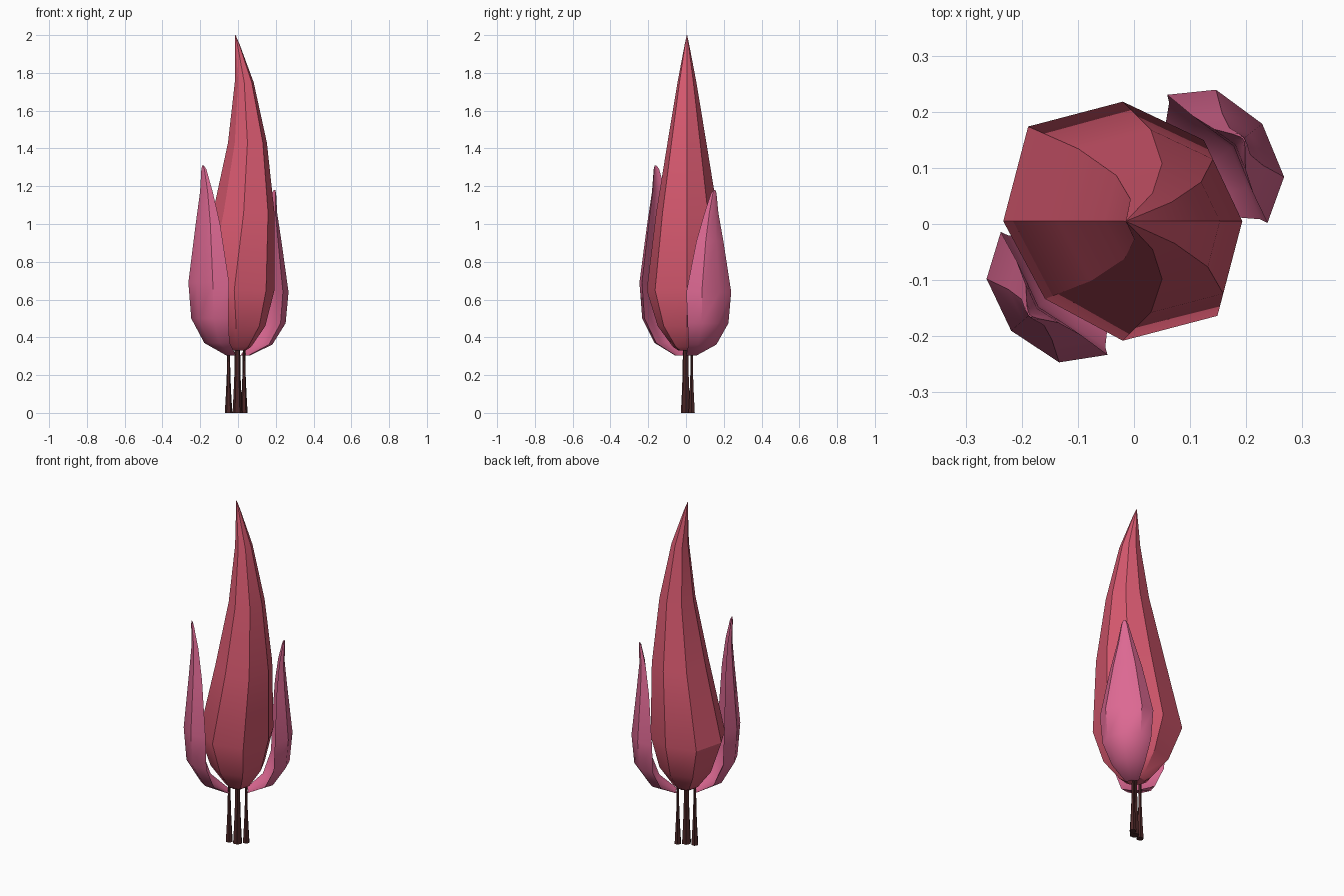
import bpy, bmesh, math
from mathutils import Vector

if "Cube" in bpy.data.objects:
    bpy.data.objects.remove(bpy.data.objects["Cube"])


def material(name, rgb):
    m = bpy.data.materials.new(name)
    m.diffuse_color = (*rgb, 1)
    m.use_nodes = True
    m.node_tree.nodes["Principled BSDF"].inputs["Base Color"].default_value = m.diffuse_color
    return m


def loft(name, rings, mat, angle):
    """Skin a stack of equal-count rings, cap both ends."""
    bm = bmesh.new()
    loops = [[bm.verts.new(p) for p in ring] for ring in rings]
    n = len(loops[0])
    for a, b in zip(loops, loops[1:]):
        for i in range(n):
            j = (i + 1) % n
            bm.faces.new((a[i], a[j], b[j], b[i]))
    bm.faces.new(loops[0][::-1])
    bm.faces.new(loops[-1])
    bmesh.ops.recalc_face_normals(bm, faces=bm.faces)
    me = bpy.data.meshes.new(name)
    bm.to_mesh(me)
    bm.free()
    ob = bpy.data.objects.new(name, me)
    bpy.context.collection.objects.link(ob)
    me.materials.append(mat)
    bpy.ops.object.select_all(action='DESELECT')
    ob.select_set(True)
    bpy.context.view_layer.objects.active = ob
    bpy.ops.object.shade_smooth_by_angle(angle=math.radians(angle))
    return ob


red = material("crown_red", (0.68, 0.10, 0.16))
pink = material("leaf_pink", (0.72, 0.14, 0.29))
bark = material("bark", (0.07, 0.02, 0.02))

# Main crown: uneven octagon swept up to a leaning tip (z, centre x, radius)
lobes = [1, 0.96, 1, 1.12, 1, 0.92, 1, 1.12]
crown = [(0.33, -0.005, 0.045), (0.35, -0.005, 0.075), (0.46, -0.01, 0.155),
         (0.65, -0.02, 0.213), (1.06, 0.03, 0.163), (1.43, 0.05, 0.103),
         (1.75, 0.033, 0.05), (1.95, -0.003, 0.012), (2.0, -0.014, 0.001)]
rings = []
for z, cx, r in crown:
    rings.append([Vector((cx + r * f * math.cos(k * math.pi / 4),
                          0.005 + r * f * math.sin(k * math.pi / 4), z))
                  for k, f in enumerate(lobes)])
loft("main_crown", rings, red, 32)

# Side leaves: cupped section (side offset, set-back) as fractions of half width
section = [(-1, 0.70), (-0.68, 0.19), (0, 0), (0.68, 0.19), (1, 0.70),
           (0.55, 0.58), (0, 0.42), (-0.55, 0.58)]
# (height, half width, outward distance)
leaf = [(0.305, 0.035, 0.07), (0.37, 0.09, 0.20), (0.5, 0.132, 0.275),
        (0.69, 0.145, 0.29), (1.0, 0.087, 0.262), (1.17, 0.045, 0.248),
        (1.29, 0.018, 0.25), (1.31, 0.006, 0.249)]


def side_leaf(name, degrees, stretch):
    a = math.radians(degrees)
    out = Vector((math.cos(a), math.sin(a), 0))
    side = Vector((-math.sin(a), math.cos(a), 0))
    rings = [[out * (d - s * w) + side * (t * w)
              + Vector((0, 0, 0.305 + (z - 0.305) * stretch))
              for t, s in section] for z, w, d in leaf]
    loft(name, rings, pink, 38)


side_leaf("side_leaf_front", 221, 1.0)
side_leaf("side_leaf_back", 38, 0.87)

# Three flared trunks (x, y, base radius, top radius)
trunks = [(-0.05, -0.01, 0.02, 0.007), (-0.003, 0, 0.026, 0.014),
          (0.032, 0.03, 0.019, 0.006)]
for i, (x, y, r0, r1) in enumerate(trunks):
    rings = []
    for z, t in [(0, 1), (0.1, 0.55), (0.2, 0.2), (0.37, 0)]:
        r = r1 + (r0 - r1) * t
        rings.append([Vector((x + r * math.cos(k * math.pi / 3),
                              y + r * math.sin(k * math.pi / 3), z))
                      for k in range(6)])
    loft(f"trunk_{i + 1}", rings, bark, 30)
